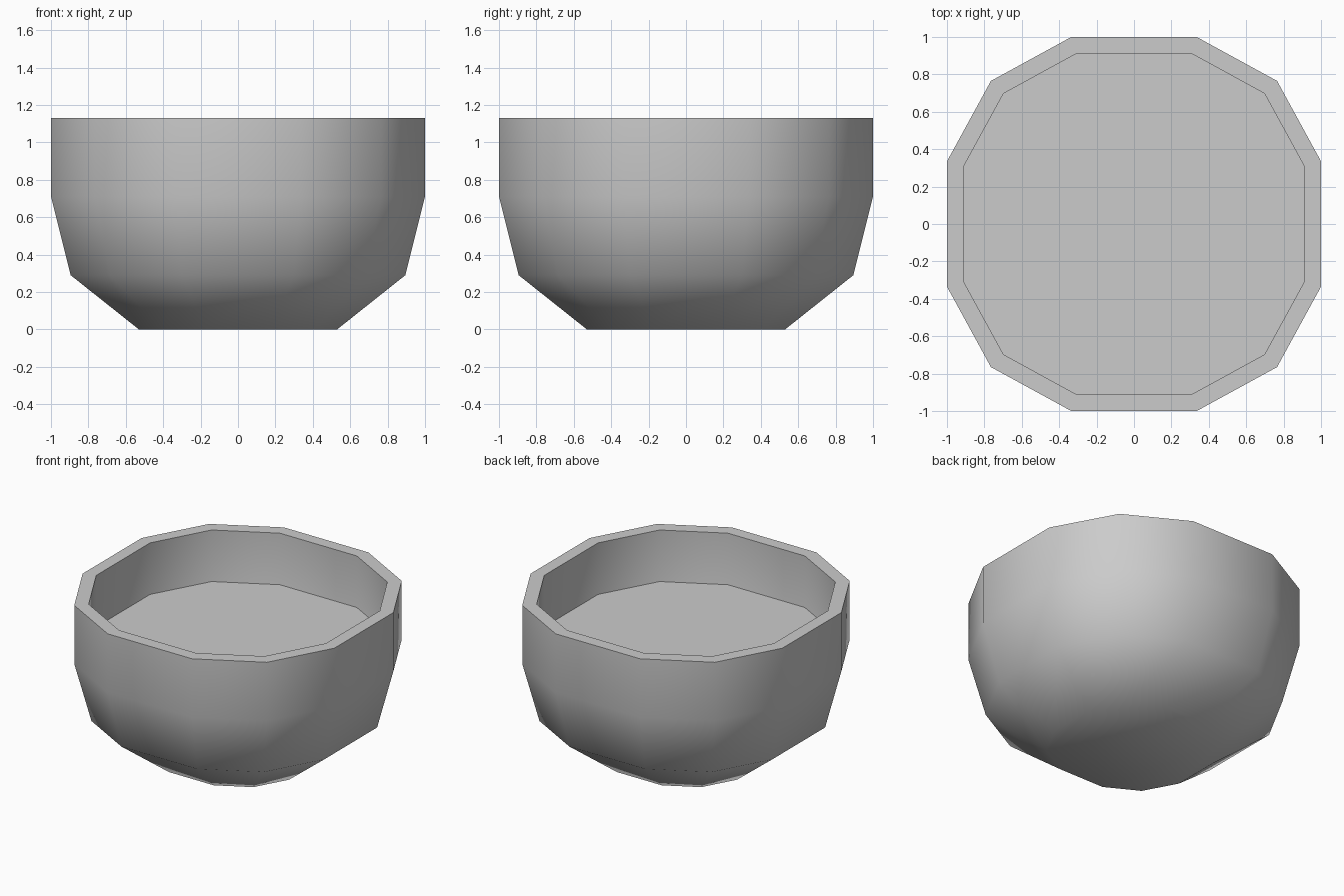
import bpy, math

if "Cube" in bpy.data.objects:
    bpy.data.objects.remove(bpy.data.objects["Cube"])

# Twelve-sided outline shared by every ring, one quadrant turned four times
quad = [(1.0, 0.335), (0.765, 0.765), (0.335, 1.0)]
outline = []
for k in range(4):
    c, s = [(1, 0), (0, 1), (-1, 0), (0, -1)][k]
    outline += [(x * c - y * s, x * s + y * c) for x, y in quad]
N = len(outline)


def make_object(name, rings, caps):
    """Skin (scale, z) rings of the outline and cap the listed rings."""
    verts = [(x * r, y * r, z) for r, z in rings for x, y in outline]
    faces = []
    for i in range(len(rings) - 1):
        for j in range(N):
            k = (j + 1) % N
            faces.append((i * N + j, i * N + k, (i + 1) * N + k, (i + 1) * N + j))
    for ring, flip in caps:
        loop = [ring * N + j for j in range(N)]
        faces.append(loop[::-1] if flip else loop)
    mesh = bpy.data.meshes.new(name)
    mesh.from_pydata(verts, [], faces)
    mesh.update()
    obj = bpy.data.objects.new(name, mesh)
    bpy.context.collection.objects.link(obj)
    bpy.ops.object.select_all(action='DESELECT')
    obj.select_set(True)
    bpy.context.view_layer.objects.active = obj
    bpy.ops.object.shade_smooth_by_angle(angle=math.radians(50))
    return obj


# Bowl: outer wall up, flat rim, inner wall down to the inner floor
bowl_profile = [(0.53, 0.0), (0.895, 0.29), (1.0, 0.71), (1.0, 1.13),
                (0.912, 1.13), (0.912, 0.72), (0.82, 0.35), (0.50, 0.09)]
make_object("bowl", bowl_profile, [(0, True), (len(bowl_profile) - 1, False)])

# Flat surface of the contents
make_object("contents_surface", [(0.912, 0.76)], [(0, False)])
